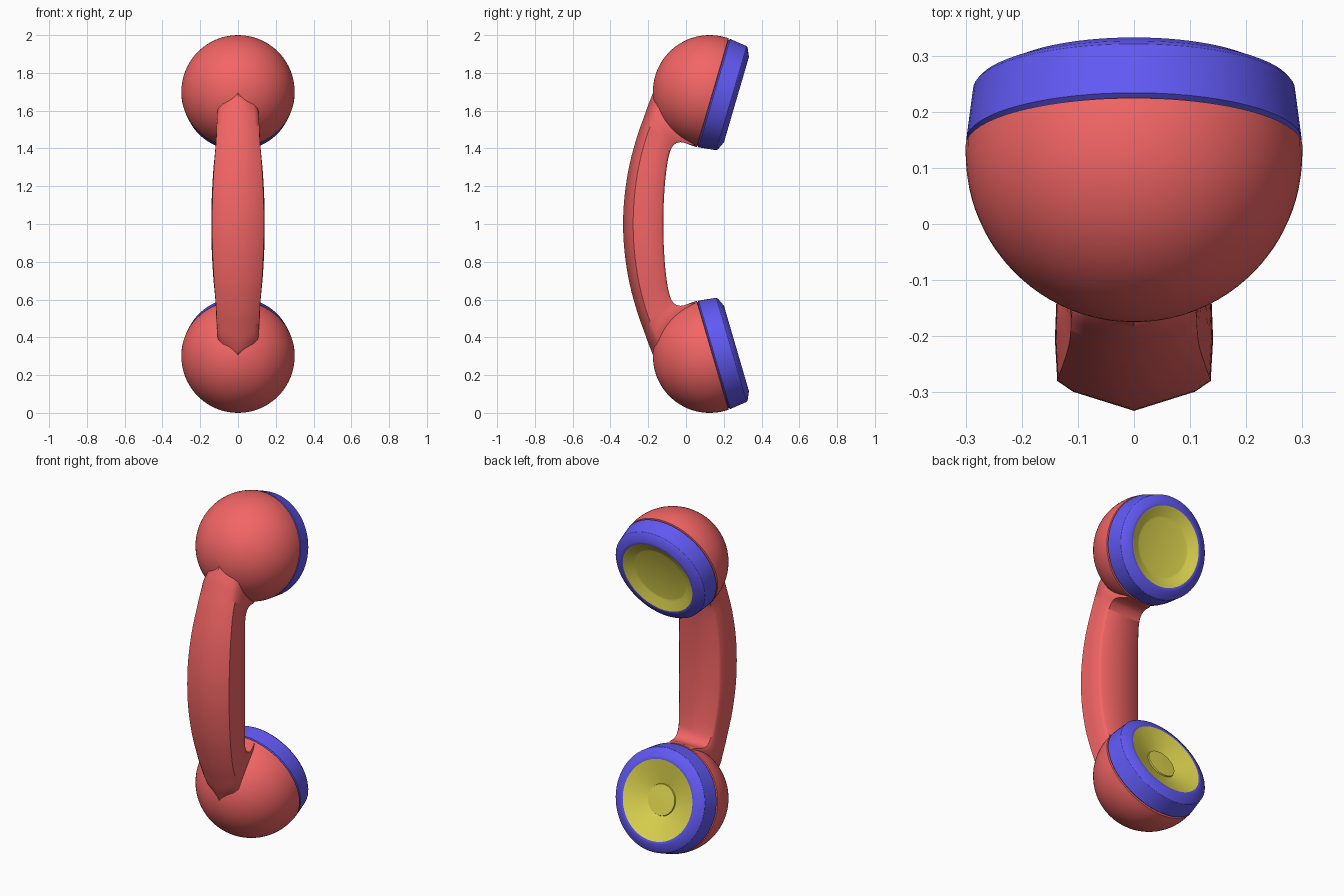
import bpy, bmesh
from math import sin, cos, pi, radians
from mathutils import Vector

if "Cube" in bpy.data.objects:
    bpy.data.objects.remove(bpy.data.objects["Cube"])

TILT = radians(16.3)
SEG = 72


def material(name, rgb):
    m = bpy.data.materials.new(name)
    m.diffuse_color = (*rgb, 1)
    m.use_nodes = True
    m.node_tree.nodes["Principled BSDF"].inputs["Base Color"].default_value = m.diffuse_color
    return m


RED = material("red_shell", (0.9, 0.13, 0.13))
BLUE = material("blue_ring", (0.12, 0.10, 0.9))
YELLOW = material("yellow_dish", (0.75, 0.68, 0.08))


def finish(bm, name, mat, angle):
    bmesh.ops.remove_doubles(bm, verts=bm.verts, dist=1e-5)
    bmesh.ops.recalc_face_normals(bm, faces=bm.faces)
    me = bpy.data.meshes.new(name)
    bm.to_mesh(me)
    bm.free()
    ob = bpy.data.objects.new(name, me)
    bpy.context.collection.objects.link(ob)
    me.materials.append(mat)
    bpy.ops.object.select_all(action='DESELECT')
    ob.select_set(True)
    bpy.context.view_layer.objects.active = ob
    bpy.ops.object.shade_smooth_by_angle(angle=radians(angle))
    return ob


def bridge(bm, rows, wrap_rows=False):
    """Skin a list of closed vertex rows."""
    n = len(rows[0])
    pairs = list(zip(rows, rows[1:])) + ([(rows[-1], rows[0])] if wrap_rows else [])
    for a, b in pairs:
        for i in range(n):
            j = (i + 1) % n
            bm.faces.new((a[i], a[j], b[j], b[i]))


def lathe(name, profile, side, mat, ring=False, angle=25):
    """Revolve (radius, axial) points about the tilted cup axis; side +1 top, -1 bottom."""
    centre = Vector((0, 0.125, 1 + 0.70 * side))
    n = Vector((0, cos(TILT), -sin(TILT) * side))
    u = Vector((0, sin(TILT) * side, cos(TILT)))
    x = Vector((1, 0, 0))
    bm = bmesh.new()
    rows = []
    for r, a in profile:
        rows.append([bm.verts.new(centre + n * a + (x * cos(t) + u * sin(t)) * r)
                     for t in (2 * pi * i / SEG for i in range(SEG))])
    bridge(bm, rows, ring)
    if not ring:
        bm.faces.new(rows[0])
        bm.faces.new(rows[-1])
    return finish(bm, name, mat, angle)


# cups: shell, screw ring and recessed dish at each end
shell = [(max(0.3 * sin(t), 0.002), -0.3 * cos(t)) for t in (pi / 2 * i / 24 for i in range(25))]
shell += [(0.30, 0.016), (0.290, 0.019)]
ring = [(0.290, 0.019), (0.299, 0.026), (0.287, 0.120), (0.280, 0.128), (0.240, 0.146),
        (0.232, 0.148), (0.224, 0.147), (0.224, 0.03)]
ear_dish = [(0.224, 0.05), (0.224, 0.147), (0.215, 0.144), (0.172, 0.122),
            (0.160, 0.119), (0.002, 0.119)]
mouth_dish = [(0.224, 0.05), (0.224, 0.147), (0.088, 0.104), (0.086, 0.111), (0.002, 0.113)]
for side, label, dish in ((1, "earpiece", ear_dish), (-1, "mouthpiece", mouth_dish)):
    lathe(label + "_shell", shell, side, RED, angle=40)
    lathe(label + "_ring", ring, side, BLUE, ring=True)
    lathe(label + "_dish", dish, side, YELLOW, angle=20)

# handle: stations of (front y, front z, back y, back z, half width), upper half
half = [(-0.333, 1.00, -0.120, 1.00, 0.141),
        (-0.325, 1.15, -0.117, 1.13, 0.139),
        (-0.300, 1.31, -0.107, 1.26, 0.131),
        (-0.260, 1.46, -0.091, 1.36, 0.120),
        (-0.225, 1.56, -0.070, 1.412, 0.116),
        (-0.192, 1.65, -0.030, 1.433, 0.112),
        (-0.150, 1.74, 0.045, 1.418, 0.085),
        (-0.080, 1.78, 0.100, 1.450, 0.040)]
stations = [(a, 2 - b, c, 2 - d, w) for a, b, c, d, w in half[:0:-1]] + half

# smooth interpolation between stations
path = []
for k in range(len(stations) - 1):
    p = [stations[min(max(k + o, 0), len(stations) - 1)] for o in (-1, 0, 1, 2)]
    for s in range(6):
        t = s / 6
        path.append([0.5 * (2 * b + (c - a) * t + (2 * a - 5 * b + 4 * c - d) * t * t
                            + (3 * b - a - 3 * c + d) * t ** 3) for a, b, c, d in zip(*p)])
path.append(stations[-1])

# cross-section: (width fraction, front-to-back fraction), ridged front and flat back
right = [(0.77, 0.16), (0.97, 0.25), (1.0, 0.6), (0.98, 0.94), (0.90, 1.0)]
section = [(0, 0)] + right + [(0, 1.0)] + [(-x, t) for x, t in right[::-1]]
bm = bmesh.new()
rows = [[bm.verts.new((x * w, fy + (by - fy) * t, fz + (bz - fz) * t)) for x, t in section]
        for fy, fz, by, bz, w in path]
bridge(bm, rows)
bm.faces.new(rows[0])
bm.faces.new(rows[-1])
finish(bm, "handle", RED, 50)
